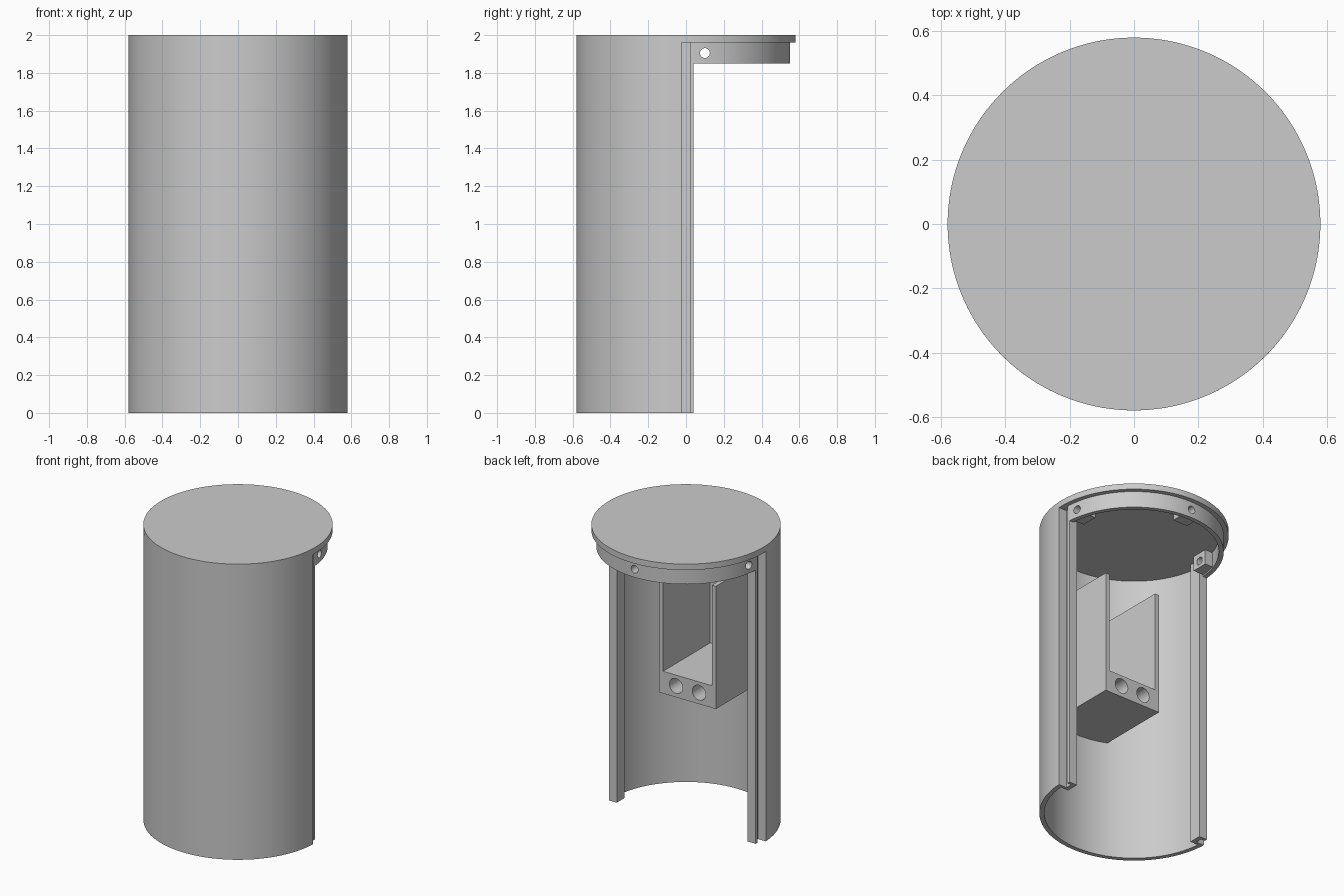
import bpy, bmesh
from math import asin, cos, sin, pi, sqrt
from mathutils import Matrix

cube = bpy.data.objects.get("Cube")
if cube:
    bpy.data.objects.remove(cube, do_unlink=True)

grey = bpy.data.materials.new("plain grey")
grey.use_nodes = True
grey.diffuse_color = (0.6, 0.6, 0.6, 1)
grey.node_tree.nodes["Principled BSDF"].inputs["Base Color"].default_value = (0.6, 0.6, 0.6, 1)

OUTER, INNER, LIP = 0.58, 0.55, 0.52
LID_Z = 1.96


def arc(radius, start, end, steps):
    """Points along a circular arc about the origin."""
    span = end - start
    return [(radius * cos(start + span * i / steps), radius * sin(start + span * i / steps))
            for i in range(steps + 1)]


def prism(name, outline, z0, z1):
    """Extrude a flat outline between two heights."""
    bm = bmesh.new()
    face = bm.faces.new([bm.verts.new((x, y, z0)) for x, y in outline])
    up = bmesh.ops.extrude_face_region(bm, geom=[face])["geom"]
    for v in up:
        if isinstance(v, bmesh.types.BMVert):
            v.co.z = z1
    bmesh.ops.recalc_face_normals(bm, faces=bm.faces)
    return finish(name, bm)


def finish(name, bm):
    mesh = bpy.data.meshes.new(name)
    bm.to_mesh(mesh)
    bm.free()
    mesh.materials.append(grey)
    obj = bpy.data.objects.new(name, mesh)
    bpy.context.collection.objects.link(obj)
    return obj


def box(name, x0, x1, y0, y1, z0, z1):
    return prism(name, [(x0, y0), (x1, y0), (x1, y1), (x0, y1)], z0, z1)


def activate(obj):
    bpy.ops.object.select_all(action='DESELECT')
    obj.select_set(True)
    bpy.context.view_layer.objects.active = obj


def drill(obj, centre, axis, radius, length):
    """Cut a round hole along x or y."""
    bm = bmesh.new()
    turn = Matrix.Rotation(pi / 2, 4, 'Y' if axis == 'X' else 'X')
    bmesh.ops.create_cone(bm, cap_ends=True, segments=32, radius1=radius, radius2=radius,
                          depth=length, matrix=Matrix.Translation(centre) @ turn)
    cutter = finish("hole_cutter", bm)
    cutter.hide_render = True
    mod = obj.modifiers.new("hole", 'BOOLEAN')
    mod.operation, mod.solver, mod.object = 'DIFFERENCE', 'EXACT', cutter
    activate(obj)
    bpy.ops.object.modifier_apply(modifier=mod.name)
    bpy.data.objects.remove(cutter, do_unlink=True)


parts = []

# Half-round shell with a grooved rail along each open edge
edge_y, rail_y = -0.025, -0.045
a_out, a_in = asin(edge_y / OUTER), asin(rail_y / INNER)
rail = [(0.52, edge_y), (0.52, 0.02), (INNER, 0.02), (INNER, 0.04), (0.49, 0.04), (0.49, rail_y)]
outline = arc(OUTER, -pi - a_out, a_out, 72) + rail
outline += arc(INNER, a_in, -pi - a_in, 72)
outline += [(-x, y) for x, y in reversed(rail)]
parts.append(prism("front_shell", outline, 0, LID_Z))

# Round lid
parts.append(prism("lid", arc(OUTER, 0, 2 * pi, 144)[:-1], LID_Z, 2))

# Rim under the back half of the lid
r_out, r_in = asin(0.036 / INNER), asin(0.036 / LIP)
rim = prism("lid_rim", arc(INNER, r_out, pi - r_out, 72) + arc(LIP, pi - r_in, r_in, 72),
            1.85, LID_Z)

# Screw bosses inside the rim
side_bosses = [box(f"{n}_screw_boss", min(s * 0.44, s * 0.525), max(s * 0.44, s * 0.525),
                   0.045, 0.155, 1.86, LID_Z) for n, s in (("left", 1), ("right", -1))]
back_boss = box("back_screw_boss", -0.055, 0.055, 0.44, 0.53, 1.86, LID_Z)

# Screw holes through rim and bosses
for obj in [rim] + side_bosses:
    drill(obj, (0, 0.1, 1.905), 'X', 0.026, 2)
for obj in (rim, back_boss):
    drill(obj, (0, 0.5, 1.905), 'Y', 0.026, 0.4)
parts += [rim, back_boss] + side_bosses

# Inner holder: thick base with two bores and two side walls
half, back = 0.2125, -0.016
hold_r = 0.56
end = asin(half / hold_r)
base = prism("holder_base", [(half, back), (-half, back)]
             + arc(hold_r, -pi / 2 - end, -pi / 2 + end, 20), 0.8, 0.95)
for x in (-0.086, 0.086):
    drill(base, (x, back, 0.877), 'Y', 0.05, 0.8)
parts.append(base)
for name, s in (("left", 1), ("right", -1)):
    xs = sorted((s * half, s * (half - 0.03)))
    parts.append(box(f"{name}_holder_wall", *xs, -sqrt(hold_r ** 2 - half ** 2), back, 0.95, 1.63))

# Smooth round surfaces, keep edges crisp
for obj in parts:
    activate(obj)
    bpy.ops.object.shade_smooth_by_angle(angle=pi / 6)
